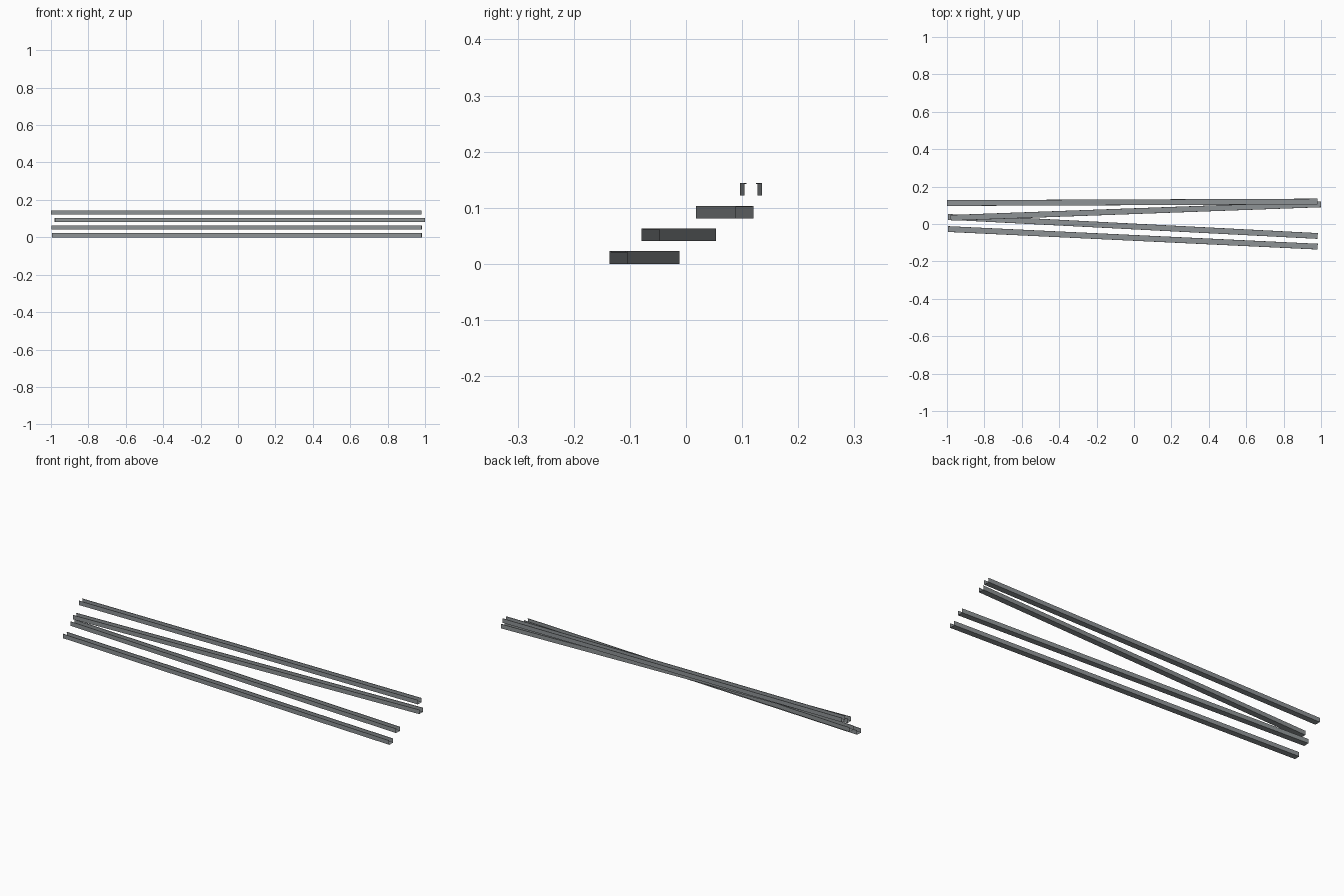
import bpy
import bmesh
from mathutils import Vector

cube = bpy.data.objects.get("Cube")
if cube:
    bpy.data.objects.remove(cube, do_unlink=True)

# Material
steel = bpy.data.materials.new("steel grey")
steel.use_nodes = True
colour = (0.27, 0.29, 0.3, 1)
steel.diffuse_color = colour
steel.node_tree.nodes["Principled BSDF"].inputs["Base Color"].default_value = colour

# Sheet-metal channel section: open top with small inturned lips
HALF, HEIGHT, LIP, RETURN = 0.0155, 0.0225, 0.003, 0.002
half_section = [(HALF - LIP, HEIGHT - RETURN), (HALF - LIP, HEIGHT),
                (HALF, HEIGHT), (HALF, 0)]
section = [(-y, z) for y, z in half_section] + half_section[::-1]


def channel(name, left_end, right_end, base):
    """Sweep the section straight between two plan points, ends left open."""
    start, end = Vector((*left_end, base)), Vector((*right_end, base))
    side = Vector((0, 0, 1)).cross(end - start).normalized()
    bm = bmesh.new()
    rings = [[bm.verts.new(p + side * y + Vector((0, 0, z))) for y, z in section]
             for p in (start, end)]
    for i in range(len(section) - 1):
        bm.faces.new((rings[0][i], rings[0][i + 1], rings[1][i + 1], rings[1][i]))
    mesh = bpy.data.meshes.new(name)
    bm.to_mesh(mesh)
    bm.free()
    mesh.materials.append(steel)
    obj = bpy.data.objects.new(name, mesh)
    bpy.context.collection.objects.link(obj)


# Loosely stacked channels, from the lowest up
PITCH = 0.0405
layout = [
    ("bottom_channel", (-0.995, -0.027), (0.982, -0.121)),
    ("lower_middle_channel", (-0.995, 0.038), (0.982, -0.064)),
    ("upper_middle_channel", (-0.98, 0.033), (0.999, 0.105)),
    ("top_channel", (-1.0, 0.112), (0.98, 0.12)),
]
for level, (name, left_end, right_end) in enumerate(layout):
    channel(name, left_end, right_end, level * PITCH)
